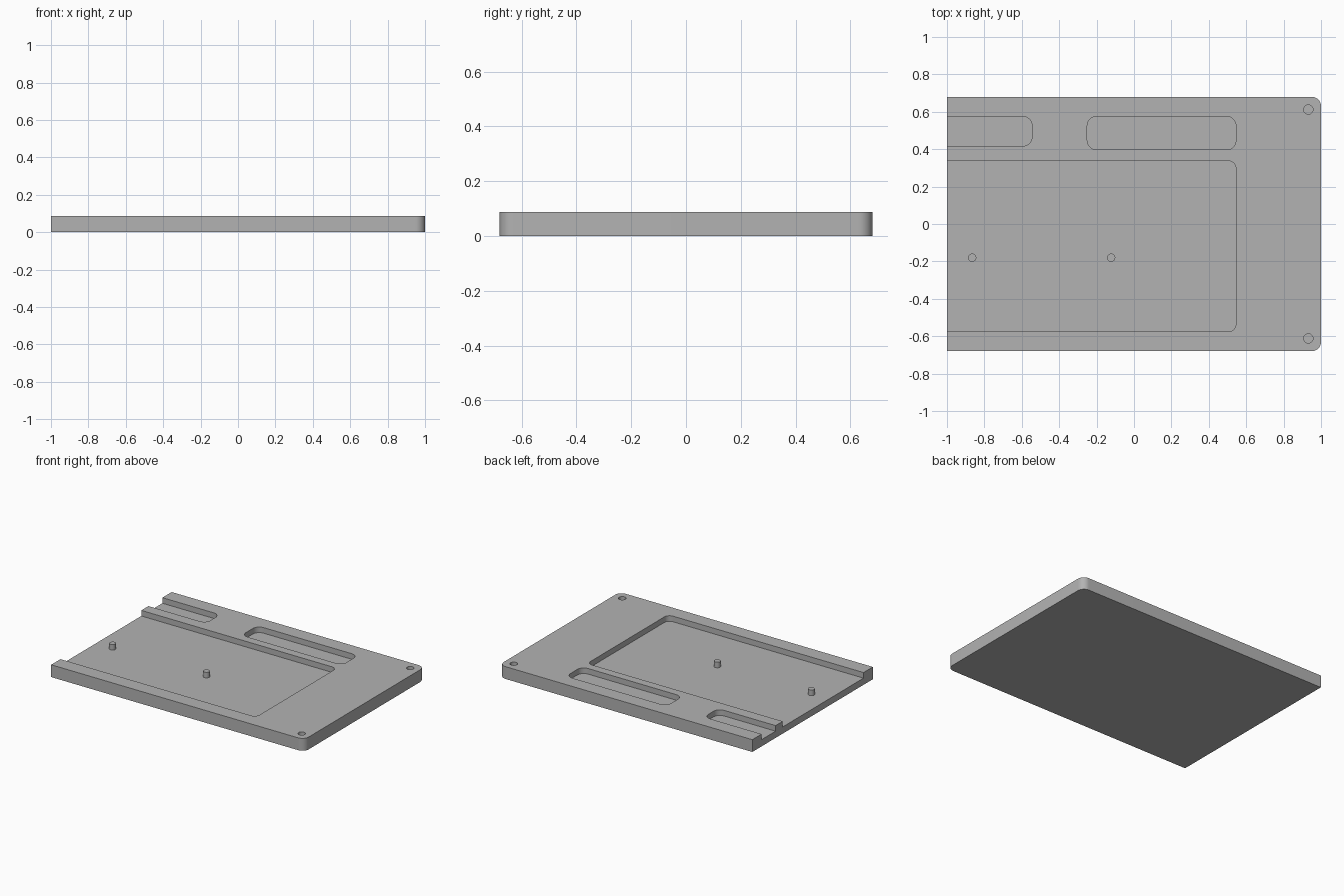
import bpy, bmesh, math

cube = bpy.data.objects.get("Cube")
if cube:
    bpy.data.objects.remove(cube, do_unlink=True)

HEIGHT = 0.088
FLOOR = 0.048

grey = bpy.data.materials.new("plain_grey")
grey.use_nodes = True
colour = (0.45, 0.45, 0.45, 1)
grey.diffuse_color = colour
grey.node_tree.nodes["Principled BSDF"].inputs["Base Color"].default_value = colour


def rounded_rect(x0, x1, y0, y1, r_left, r_right, steps=10):
    """Counter-clockwise outline with separate radii for the two ends."""
    points = []
    corners = [(x1, y1, -1, -1, r_right), (x0, y1, 1, -1, r_left),
               (x0, y0, 1, 1, r_left), (x1, y0, -1, 1, r_right)]
    for i, (x, y, sx, sy, r) in enumerate(corners):
        if r == 0:
            points.append((x, y))
            continue
        for k in range(steps + 1):
            a = math.pi / 2 * (i + k / steps)
            points.append((x + sx * r + r * math.cos(a), y + sy * r + r * math.sin(a)))
    return points


def circle(x, y, r, sides=32):
    angles = [2 * math.pi * k / sides for k in range(sides)]
    return [(x + r * math.cos(a), y + r * math.sin(a)) for a in angles]


def prism(name, outline, z0, z1):
    bm = bmesh.new()
    face = bm.faces.new([bm.verts.new((x, y, z0)) for x, y in outline])
    top = bmesh.ops.extrude_face_region(bm, geom=[face])["geom"]
    verts = [v for v in top if isinstance(v, bmesh.types.BMVert)]
    bmesh.ops.translate(bm, verts=verts, vec=(0, 0, z1 - z0))
    bmesh.ops.recalc_face_normals(bm, faces=bm.faces)
    mesh = bpy.data.meshes.new(name)
    bm.to_mesh(mesh)
    bm.free()
    mesh.materials.append(grey)
    obj = bpy.data.objects.new(name, mesh)
    bpy.context.collection.objects.link(obj)
    return obj


def select(obj):
    bpy.ops.object.select_all(action='DESELECT')
    obj.select_set(True)
    bpy.context.view_layer.objects.active = obj


# Base plate, square at the left end and rounded at the right end
plate = prism("base_plate", rounded_rect(-1, 1, -0.68, 0.68, 0, 0.05), 0, HEIGHT)

# Recesses: large pocket, open slot, closed slot and corner holes
recesses = {
    "pocket_cutter": rounded_rect(-1.1, 0.545, -0.575, 0.337, 0, 0.04),
    "open_slot_cutter": rounded_rect(-1.1, -0.545, 0.417, 0.575, 0, 0.05),
    "closed_slot_cutter": rounded_rect(-0.25, 0.545, 0.397, 0.575, 0.05, 0.05),
    "front_hole_cutter": circle(0.932, -0.612, 0.025),
    "back_hole_cutter": circle(0.932, 0.612, 0.025),
}
for name, outline in recesses.items():
    cutter = prism(name, outline, FLOOR, HEIGHT + 0.1)
    cutter.hide_render = True
    cut = plate.modifiers.new(name, 'BOOLEAN')
    cut.operation = 'DIFFERENCE'
    cut.solver = 'EXACT'
    cut.object = cutter
    select(plate)
    bpy.ops.object.modifier_apply(modifier=cut.name)
    bpy.data.objects.remove(cutter, do_unlink=True)

# Locating pins standing in the pocket, level with the plate top
pins = [prism(name, circle(x, -0.18, 0.022), FLOOR - 0.005, HEIGHT)
        for name, x in (("outer_pin", -0.865), ("inner_pin", -0.122))]

for obj in [plate] + pins:
    select(obj)
    bpy.ops.object.shade_smooth_by_angle(angle=math.radians(30))
